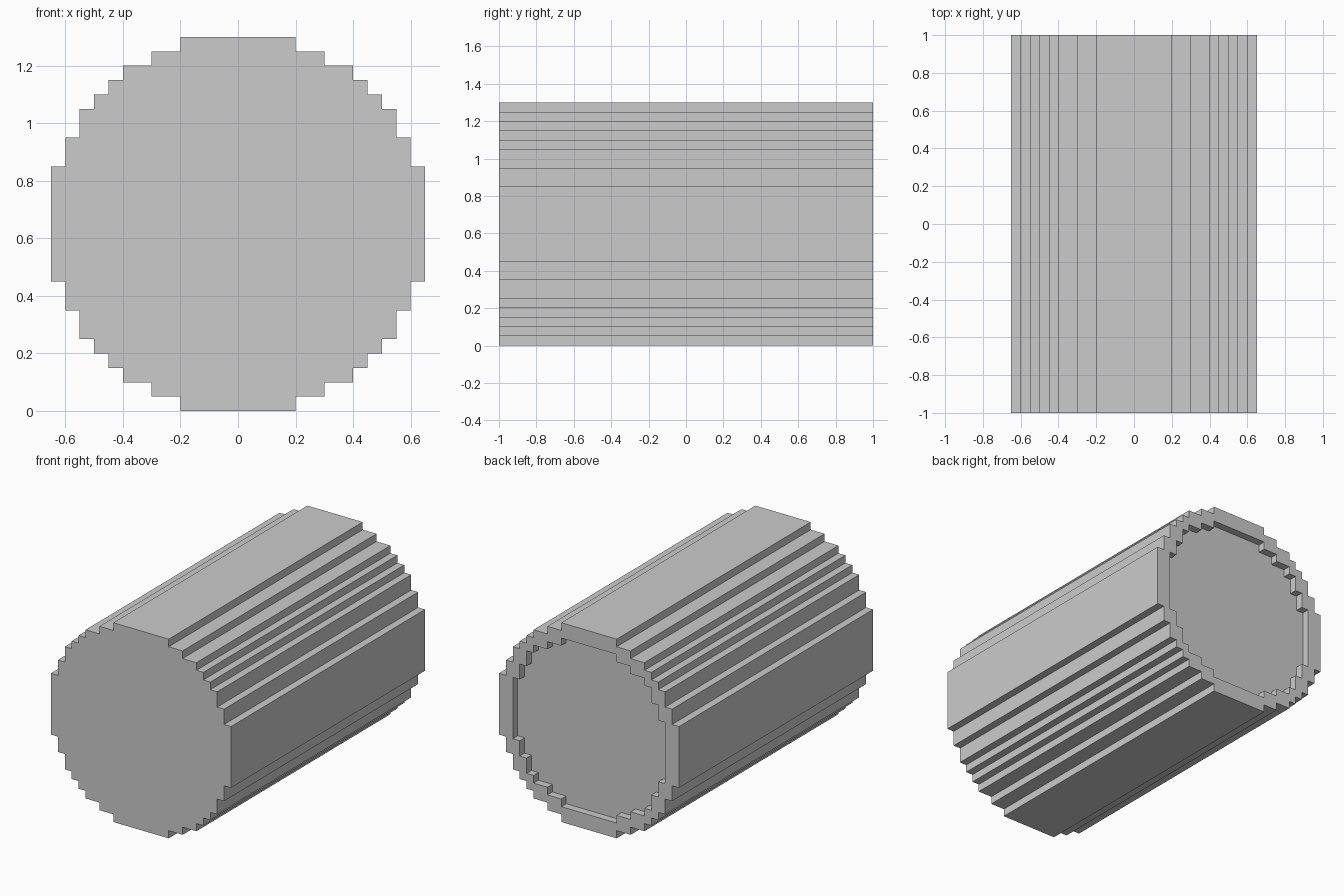
import bpy, bmesh

if "Cube" in bpy.data.objects:
    bpy.data.objects.remove(bpy.data.objects["Cube"])

CENTRE_Z = 0.65
# Stepped quarter profiles: (half width, half height) of each stacked slab
OUTER = [(.65, .2), (.6, .3), (.55, .4), (.5, .45), (.45, .5), (.4, .55), (.3, .6), (.2, .65)]
INNER = [(.55, .2), (.5, .3), (.45, .4), (.4, .45), (.3, .5), (.2, .55)]


def stepped_ring(steps):
    """Closed stair-step outline, mirrored from one quarter."""
    quarter = []
    for i, (x, z) in enumerate(steps):
        quarter.append((x, z))
        if i + 1 < len(steps):
            quarter.append((steps[i + 1][0], z))
    left = [(-x, z) for x, z in reversed(quarter)]
    top = quarter + left
    return top + [(-x, -z) for x, z in top]


def loop(bm, outline, y):
    return [bm.verts.new((x, y, z + CENTRE_Z)) for x, z in outline]


def walls(bm, a, b):
    n = len(a)
    for i in range(n):
        j = (i + 1) % n
        bm.faces.new((a[i], a[j], b[j], b[i]))


bm = bmesh.new()
outer, inner = stepped_ring(OUTER), stepped_ring(INNER)

# Stepped barrel with flat front cap
front = loop(bm, outer, -1)
back = loop(bm, outer, 1)
bm.faces.new(front)
walls(bm, front, back)

# Shallow recess in the back end
rim = loop(bm, inner, 1)
floor = loop(bm, inner, 0.95)
walls(bm, rim, floor)
bm.faces.new(floor)

# Flat rim between barrel edge and recess
edges = [bm.edges.get((r[i - 1], r[i])) for r in (back, rim) for i in range(len(r))]
bmesh.ops.triangle_fill(bm, edges=edges, use_beauty=True, normal=(0, 1, 0))
bmesh.ops.recalc_face_normals(bm, faces=bm.faces)

mesh = bpy.data.meshes.new("stepped_barrel")
bm.to_mesh(mesh)
bm.free()
bpy.context.collection.objects.link(bpy.data.objects.new("stepped_barrel", mesh))
